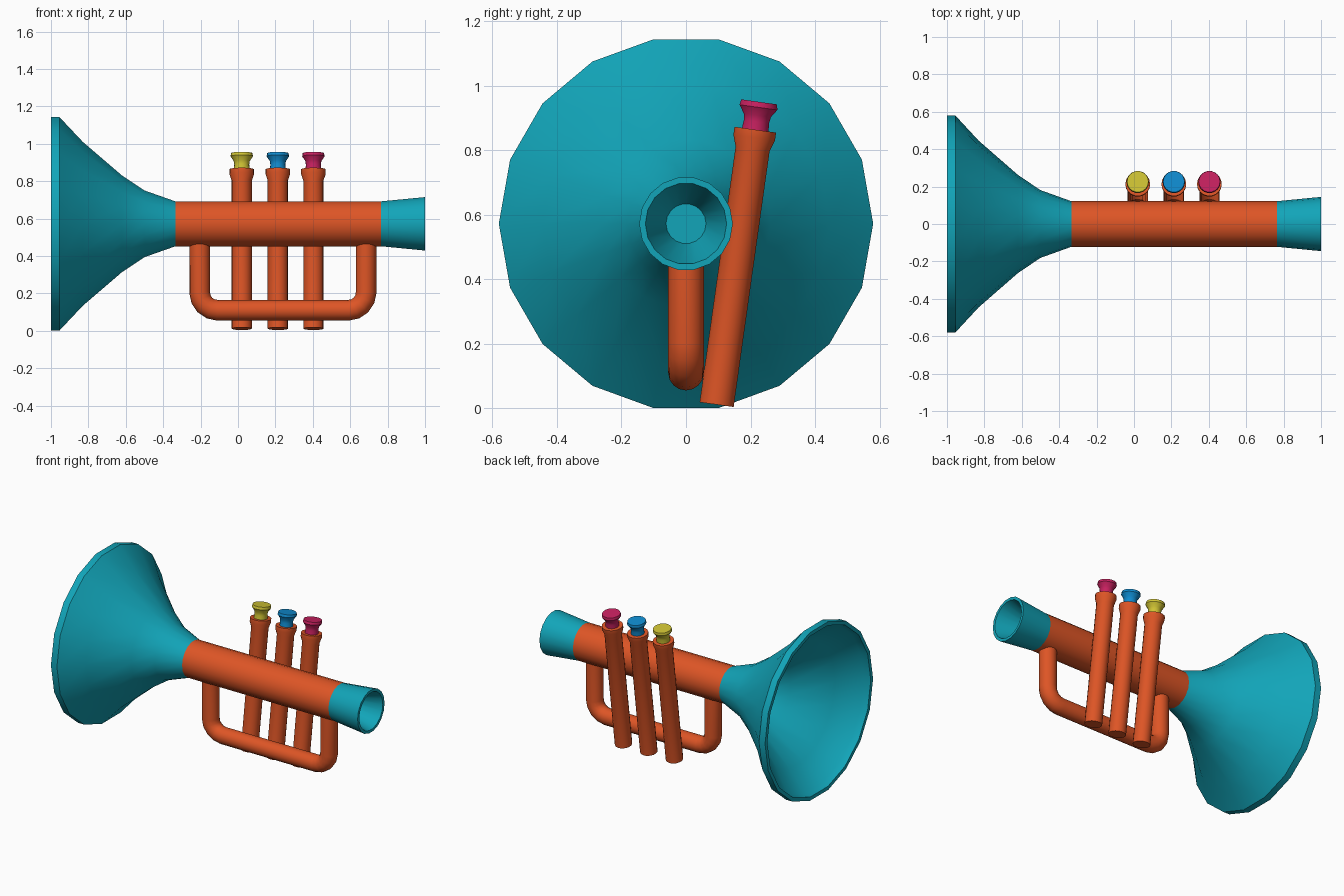
import bpy, bmesh, math
from mathutils import Matrix, Vector

cube = bpy.data.objects.get("Cube")
if cube:
    bpy.data.objects.remove(cube, do_unlink=True)


def material(name, rgb):
    m = bpy.data.materials.new(name)
    m.use_nodes = True
    m.diffuse_color = (*rgb, 1)
    bsdf = next(n for n in m.node_tree.nodes if n.type == 'BSDF_PRINCIPLED')
    bsdf.inputs["Base Color"].default_value = (*rgb, 1)
    return m


teal = material("teal", (0.006, 0.376, 0.485))
orange = material("orange", (0.73, 0.091, 0.019))
yellow = material("yellow", (0.63, 0.55, 0.034))
blue = material("blue", (0.005, 0.262, 0.63))
magenta = material("magenta", (0.578, 0.015, 0.117))


def smooth(obj, degrees=35):
    bpy.ops.object.select_all(action='DESELECT')
    obj.select_set(True)
    bpy.context.view_layer.objects.active = obj
    bpy.ops.object.shade_smooth_by_angle(angle=math.radians(degrees))


def lathe(name, profile, matrix, mat, sides=18):
    """Revolve (distance along axis, radius) points around local z."""
    bm = bmesh.new()
    pts = [bm.verts.new((r, 0, t)) for t, r in profile]
    edges = [bm.edges.new(pair) for pair in zip(pts, pts[1:])]
    bmesh.ops.spin(bm, geom=pts + edges, cent=(0, 0, 0), axis=(0, 0, 1),
                   angle=math.tau, steps=sides, use_merge=False)
    bmesh.ops.remove_doubles(bm, verts=bm.verts, dist=0.0005)
    bmesh.ops.recalc_face_normals(bm, faces=bm.faces)
    bm.transform(matrix)
    mesh = bpy.data.meshes.new(name)
    bm.to_mesh(mesh)
    bm.free()
    mesh.materials.append(mat)
    obj = bpy.data.objects.new(name, mesh)
    bpy.context.collection.objects.link(obj)
    smooth(obj)
    return obj


# Main axis: local z runs along x, with a ring corner pointing to y
AXIS_Z = 0.572
along_x = Matrix(((0, 0, 1, 0), (1, 0, 0, 0), (0, 1, 0, AXIS_Z), (0, 0, 0, 1)))

# Flared bell with a hollow inside
lathe("bell", [
    (-0.335, 0), (-0.335, 0.122), (-0.5, 0.181), (-0.62, 0.262),
    (-0.83, 0.445), (-0.955, 0.58), (-1, 0.58),
    (-1, 0.555), (-0.955, 0.545), (-0.83, 0.415), (-0.62, 0.235),
    (-0.5, 0.15), (-0.36, 0.062), (-0.36, 0)], along_x, teal)

# Straight main tube
lathe("main_tube", [(-0.335, 0), (-0.335, 0.122), (0.765, 0.122), (0.765, 0)],
      along_x, orange)

# Mouthpiece cup
lathe("mouthpiece", [
    (0.765, 0), (0.765, 0.122), (1, 0.145), (1, 0.126),
    (0.79, 0.062), (0.79, 0)], along_x, teal)

# Tilted valves with coloured buttons
tilt = Matrix.Rotation(math.radians(-8), 4, 'X')
for label, x, colour in (("yellow", 0.02, yellow), ("blue", 0.213, blue),
                         ("magenta", 0.403, magenta)):
    place = Matrix.Translation((x, 0.095, 0.0115)) @ tilt
    lathe(label + "_valve", [
        (0, 0), (0, 0.054), (0.8, 0.054), (0.835, 0.066),
        (0.86, 0.066), (0.86, 0)], place, orange)
    lathe(label + "_button", [
        (0.85, 0), (0.85, 0.043), (0.885, 0.04), (0.905, 0.043),
        (0.93, 0.06), (0.947, 0.057), (0.947, 0)], place, colour)

# U-shaped slide under the main tube
LEFT, RIGHT, LOW, BEND = -0.205, 0.685, 0.11, 0.095
path = [Vector((LEFT, 0, AXIS_Z - 0.08))]
for cx, start in ((LEFT + BEND, 180), (RIGHT - BEND, 270)):
    for step in range(5):
        a = math.radians(start + step * 22.5)
        path.append(Vector((cx + BEND * math.cos(a), 0,
                            LOW + BEND + BEND * math.sin(a))))
path.append(Vector((RIGHT, 0, AXIS_Z - 0.08)))

curve = bpy.data.curves.new("slide_tube", 'CURVE')
curve.dimensions = '3D'
curve.bevel_depth = 0.055
curve.bevel_resolution = 6
curve.use_fill_caps = True
spline = curve.splines.new('POLY')
spline.points.add(len(path) - 1)
for point, co in zip(spline.points, path):
    point.co = (*co, 1)
curve.materials.append(orange)
slide = bpy.data.objects.new("slide_tube", curve)
bpy.context.collection.objects.link(slide)
bpy.ops.object.select_all(action='DESELECT')
slide.select_set(True)
bpy.context.view_layer.objects.active = slide
bpy.ops.object.convert(target='MESH')
smooth(bpy.context.view_layer.objects.active)
